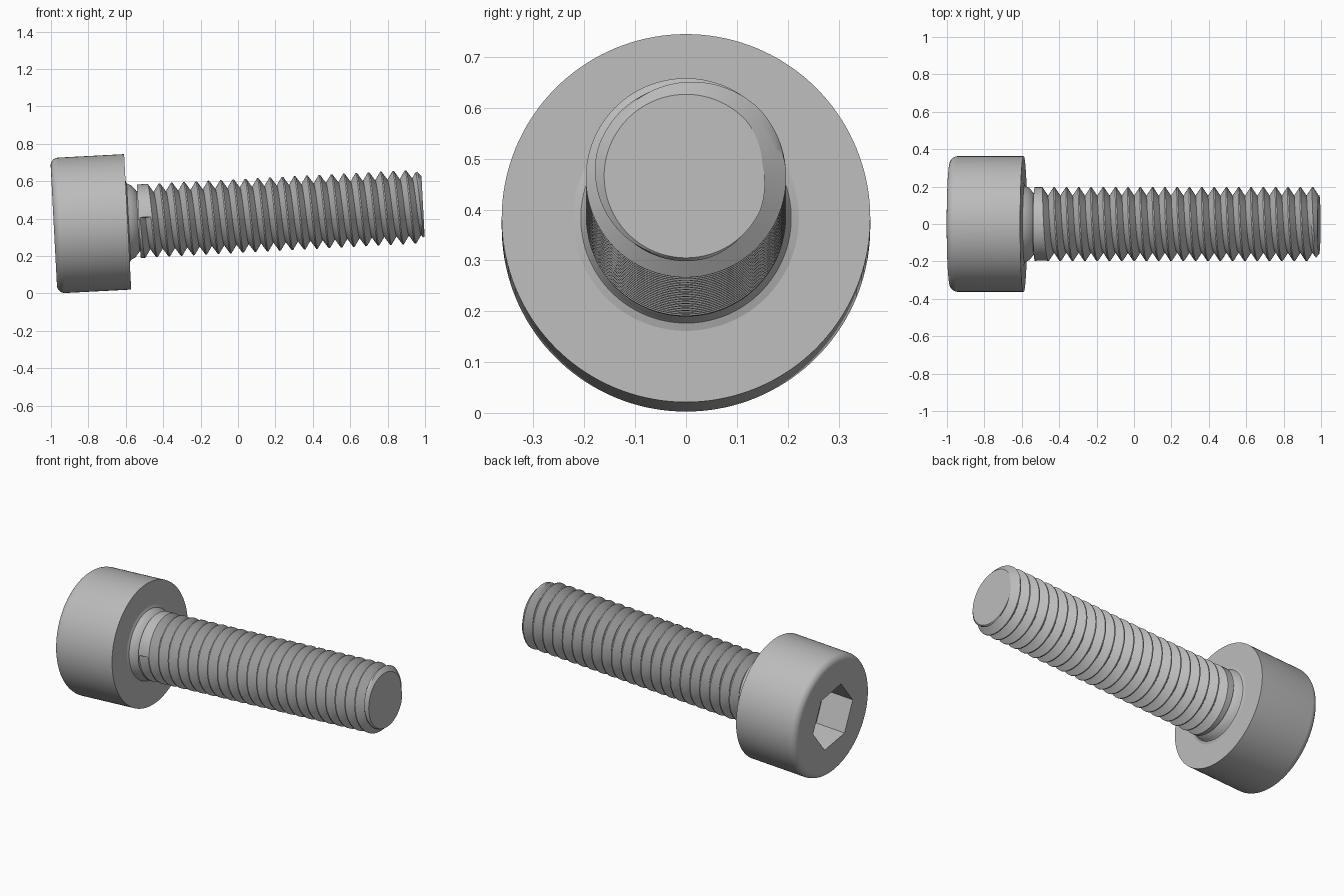
import bpy, bmesh
from math import sin, cos, pi, radians, ceil
from mathutils import Matrix

cube = bpy.data.objects.get("Cube")
if cube:
    bpy.data.objects.remove(cube)

UNIT = 0.1318            # size of one nominal millimetre
PITCH = 0.5 * UNIT
CREST, ROOT, TIP = 0.197, 0.152, 0.161
HEAD_R, HEAD_H = 2.75 * UNIT, 3 * UNIT
LENGTH = 12 * UNIT
COLLAR = 0.06            # where the thread begins below the head
PLACE = Matrix.Translation((-0.59, 0, 0.383)) @ Matrix.Rotation(radians(-3), 4, 'Y')

steel = bpy.data.materials.new("grey_steel")
steel.use_nodes = True
steel.diffuse_color = (0.5, 0.5, 0.5, 1)
steel.node_tree.nodes["Principled BSDF"].inputs["Base Color"].default_value = (0.5, 0.5, 0.5, 1)


def turned_part(name, column, segs, start=0.0, wall=None):
    """Sweep a column of (x, radius) points around the x axis; column depends on the turn fraction."""
    bm = bmesh.new()
    cols = []
    for i in range(segs + 1):
        a = start + 2 * pi * i / segs
        cols.append([bm.verts.new((x, r * cos(a), r * sin(a))) for x, r in column(i / segs)])
    for c, d in zip(cols, cols[1:]):
        for j in range(len(c) - 1):
            bm.faces.new((c[j], c[j + 1], d[j + 1], d[j]))
    if wall:
        bm.faces.new(cols[0][wall[0]:wall[1]])
    bmesh.ops.remove_doubles(bm, verts=bm.verts, dist=1e-5)
    bmesh.ops.recalc_face_normals(bm, faces=bm.faces)
    mesh = bpy.data.meshes.new(name)
    bm.to_mesh(mesh)
    bm.free()
    mesh.materials.append(steel)
    obj = bpy.data.objects.new(name, mesh)
    bpy.context.collection.objects.link(obj)
    obj.matrix_world = PLACE
    bpy.ops.object.select_all(action='DESELECT')
    obj.select_set(True)
    bpy.context.view_layer.objects.active = obj
    bpy.ops.object.shade_smooth_by_angle(angle=radians(30))
    return obj


# Head: flat underside, straight side, rounded rim and hexagonal socket
def head_column(t):
    fillet, depth = 0.042, 0.19
    pts = [(0, 0.15), (0, HEAD_R)]
    for i in range(9):
        a = i / 8 * pi / 2
        pts.append((-HEAD_H + fillet * (1 - sin(a)), HEAD_R - fillet * (1 - cos(a))))
    hexagon = 1.25 * UNIT / cos((2 * pi * t) % (pi / 3) - pi / 6)
    return pts + [(-HEAD_H, hexagon), (-HEAD_H + depth, hexagon), (-HEAD_H + depth, 0)]


turned_part("socket_head", head_column, 144, radians(-10))


# Shank: neck fillet, helical thread with a blunt start, chamfered tip
def thread_radius(x, t):
    phase = (x - COLLAR) / PITCH - t
    groove = 0
    if phase > 0.1:
        groove = max(0, 1 - abs(phase % 1 - 0.55) / 0.45)
    chamfer = TIP + (LENGTH - x) * 1.2
    return min(CREST - (CREST - ROOT) * groove, chamfer)


NECK = [(0, 0.222), (0.005, 0.207), (0.015, 0.2), (0.03, 0.194), (0.055, 0.163), (COLLAR, 0.163)]
PHASES = [0.1, 0.25, 0.4, 0.55, 0.7, 0.85, 1.0]
TURNS = ceil((LENGTH - COLLAR) / PITCH) + 1


def shank_column(t):
    pts = NECK + [(COLLAR, CREST)]
    for k in range(TURNS):
        for p in PHASES:
            x = min(COLLAR + PITCH * (t + k + p), LENGTH)
            pts.append((x, thread_radius(x, t)))
    return pts + [(LENGTH, 0)]


first = len(NECK) + 1
turned_part("threaded_shank", shank_column, 96, radians(174),
            wall=(first, first + len(PHASES) + 1))
